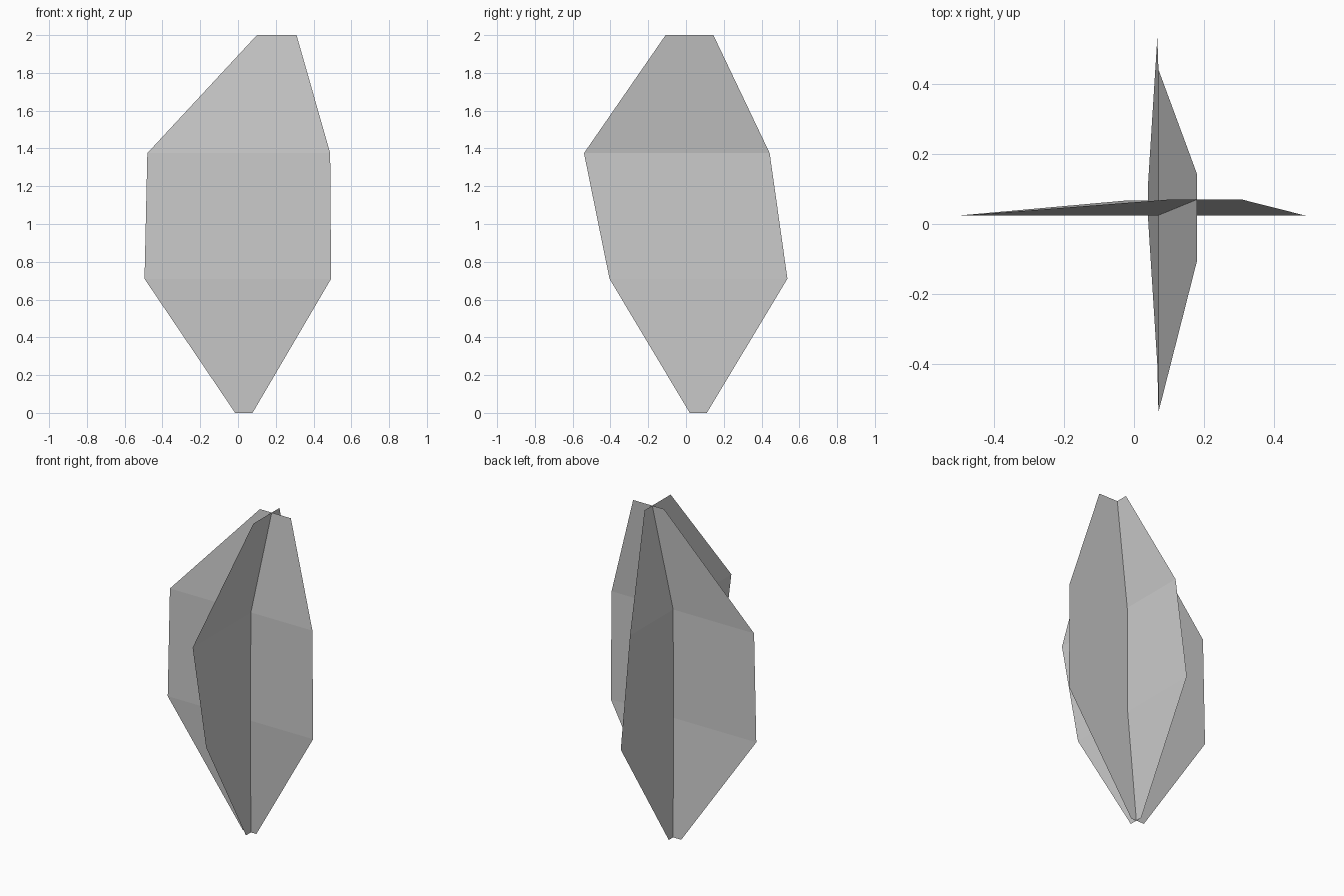
import bpy
import bmesh

if "Cube" in bpy.data.objects:
    bpy.data.objects.remove(bpy.data.objects["Cube"])

# Shared bent stem: height, x, y at each ring
STEM = [(0, 0.03, 0.068), (0.71, 0.067, 0.025), (1.375, 0.07, 0.025), (2, 0.18, 0.07)]
STEM[0] = (0, 0.04, 0.068)


def leaf_card(name, spans, along_x):
    """Flat strip following the stem, split along its centre line."""
    bm = bmesh.new()
    rows = []
    for (z, cx, cy), (lo, hi) in zip(STEM, spans):
        mid = cx if along_x else cy
        rows.append([bm.verts.new((t, cy, z) if along_x else (cx, t, z))
                     for t in (lo, mid, hi)])
    for a, b in zip(rows, rows[1:]):
        for i in range(2):
            bm.faces.new((a[i], a[i + 1], b[i + 1], b[i]))
    mesh = bpy.data.meshes.new(name)
    bm.to_mesh(mesh)
    bm.free()
    obj = bpy.data.objects.new(name, mesh)
    bpy.context.collection.objects.link(obj)
    return obj


# Card seen from the front
leaf_card("front_leaf_card",
          [(-0.015, 0.077), (-0.495, 0.493), (-0.48, 0.488), (0.10, 0.31)], True)
# Card seen from the side, crossing the first
leaf_card("side_leaf_card",
          [(0.02, 0.11), (-0.405, 0.537), (-0.54, 0.443), (-0.108, 0.145)], False)
